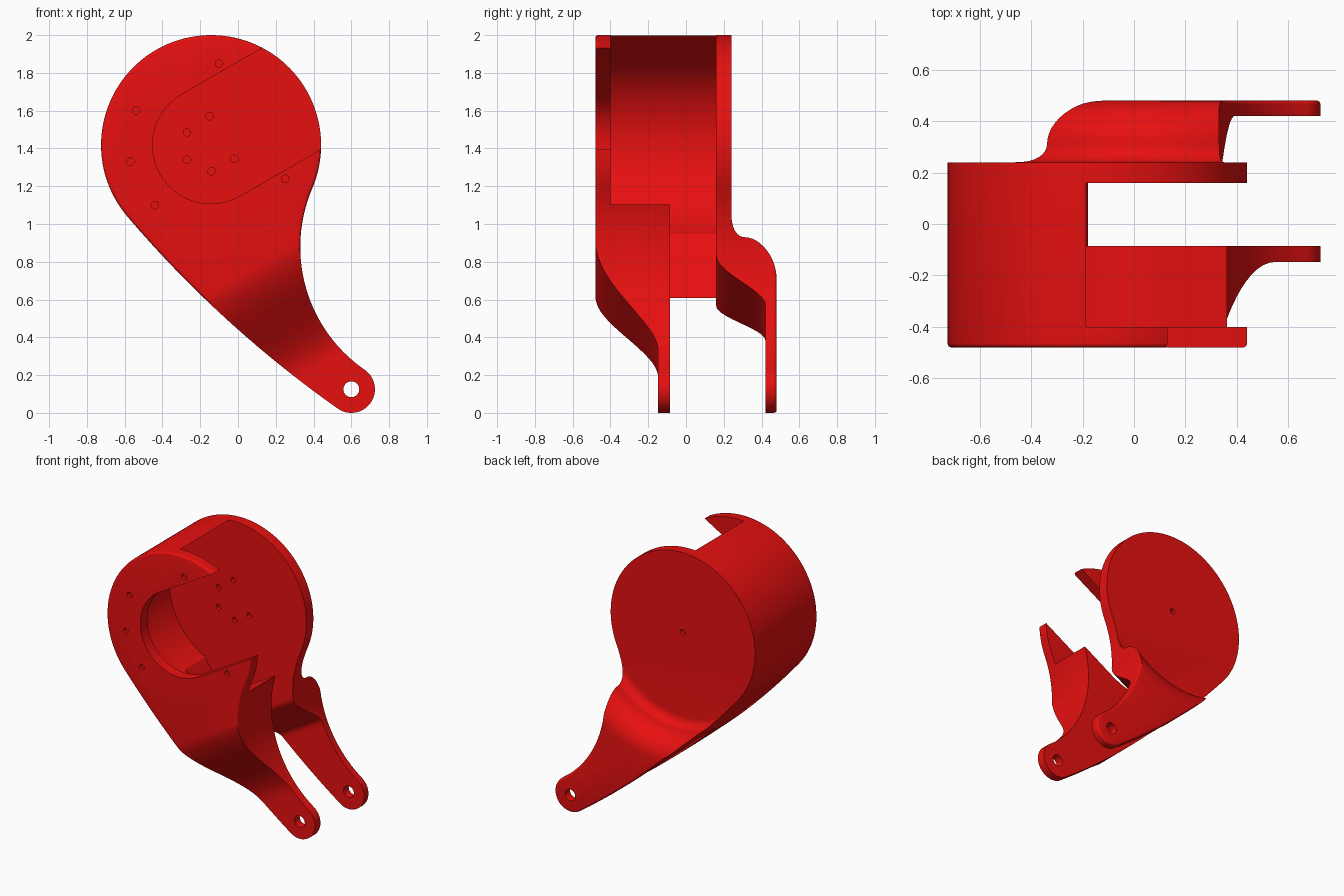
import bpy, bmesh
from math import sin, cos, pi, atan2, sqrt, radians
from mathutils import Vector

if "Cube" in bpy.data.objects:
    bpy.data.objects.remove(bpy.data.objects["Cube"])

C1, R1 = Vector((-0.1425, 1.4175)), 0.5825   # round housing (x, z)
C2, R2 = Vector((0.60, 0.125)), 0.125        # pivot end of the arms
A = Vector((cos(pi / 6), sin(pi / 6)))       # direction the housing opens
Q = Vector((sin(pi / 6), -cos(pi / 6)))      # direction the arms run


def arc(c, r, a0, a1, n):
    return [Vector((c[0] + r * cos(a0 + (a1 - a0) * i / n),
                    c[1] + r * sin(a0 + (a1 - a0) * i / n))) for i in range(n + 1)]


def ang(frm, to):
    return atan2(to.y - frm.y, to.x - frm.x)


def blend_centre(d1, d2):
    """Centre on the right of the C1-C2 line at the given distances."""
    line = C2 - C1
    d = line.length
    u = line / d
    t = (d1 * d1 - d2 * d2 + d * d) / (2 * d)
    return C1 + u * t + Vector((-u.y, u.x)) * sqrt(d1 * d1 - t * t)


def s_curve(q0, q1, y0, y1, n=16):
    return [(q0 + (q1 - q0) * i / n,
             y0 + (y1 - y0) * (3 - 2 * i / n) * (i / n) ** 2) for i in range(n + 1)]


def finish(bm, name):
    bmesh.ops.recalc_face_normals(bm, faces=bm.faces[:])
    me = bpy.data.meshes.new(name)
    bm.to_mesh(me)
    bm.free()
    ob = bpy.data.objects.new(name, me)
    bpy.context.collection.objects.link(ob)
    return ob


def prism(bm, pts, offset):
    face = bm.faces.new([bm.verts.new(p) for p in pts])
    ext = bmesh.ops.extrude_face_region(bm, geom=[face], use_keep_orig=True)["geom"]
    verts = [g for g in ext if isinstance(g, bmesh.types.BMVert)]
    bmesh.ops.translate(bm, verts=verts, vec=offset)


def front_prism(bm, pts, y0, y1):
    prism(bm, [(p[0], y0, p[1]) for p in pts], (0, y1 - y0, 0))


def side_prism(bm, profile, a0, a1):
    """Profile of (distance along arm, y), swept along the opening direction."""
    pts = []
    for q, y in profile:
        p = C1 + Q * q + A * a0
        pts.append((p.x, y, p.y))
    d = A * (a1 - a0)
    prism(bm, pts, (d.x, 0, d.y))


def u_shape(r):
    pts = arc(C1, r, radians(120), radians(300), 48)
    return pts + [pts[-1] + A * 1.5, pts[0] + A * 1.5]


def cut(target, bm):
    cutter = finish(bm, "cutter")
    cutter.hide_render = True
    mod = target.modifiers.new("cut", 'BOOLEAN')
    mod.operation, mod.solver, mod.object = 'DIFFERENCE', 'EXACT', cutter
    bpy.context.view_layer.objects.active = target
    bpy.ops.object.modifier_apply(modifier=mod.name)
    bpy.data.objects.remove(cutter)


# Outline: housing circle, outer flank, pivot end, hollow flank
K = blend_centre(0.79 + R1, 0.79 + R2)
L = blend_centre(6 - R1, 6 - R2)
outline = (arc(C1, R1, ang(C1, K), ang(L, C1) + 2 * pi, 80)[:-1]
           + arc(L, 6, ang(L, C1), ang(L, C2), 14)[:-1]
           + arc(C2, R2, ang(L, C2), ang(C2, K), 28)[:-1]
           + arc(K, 0.79, ang(K, C2) + 2 * pi, ang(K, C1), 28)[:-1])
bm = bmesh.new()
front_prism(bm, outline, -0.48, 0.48)
rim = [e for e in bm.edges if abs(e.verts[0].co.y - e.verts[1].co.y) < 1e-5]
bmesh.ops.bevel(bm, geom=rim, offset=0.016, segments=4, profile=0.5, affect='EDGES')
body = finish(bm, "housing_with_fork_arms")

# Back face: round recess leaving the curved shoulder of the rear arm
bm = bmesh.new()
shoulder = (arc((0.61, 0.31), 0.07, -pi / 2, 0, 8)
            + [(0.86 - 0.18 * cos(i * pi / 24), 0.31 + 0.17 * sin(i * pi / 24))
               for i in range(1, 13)] + [(0.90, 0.481), (0.90, 0.7)])
# beyond the shoulder the recess only needs to clear the housing
n, rings = 128, []
for r, y in shoulder:
    rings.append([bm.verts.new((C1.x + r * cos(2 * pi * i / n), y,
                                C1.y + r * sin(2 * pi * i / n))) for i in range(n)])
for lo, hi in zip(rings, rings[1:]):
    for i in range(n):
        bm.faces.new((lo[i], lo[(i + 1) % n], hi[(i + 1) % n], hi[i]))
bm.faces.new(rings[0])
bm.faces.new(rings[-1])
cut(body, bm)

# Front arm: S-bend on the outer side
bm = bmesh.new()
side_prism(bm, s_curve(0.67, 1.29, -0.481, -0.147)
           + [(1.9, -0.147), (1.9, -0.7), (0.67, -0.7)], -1.2, 1.2)
cut(body, bm)

# Gap between the arms, following the bend of the rear arm
bm = bmesh.new()
side_prism(bm, [(0.0, -0.085), (0.0, 0.16)] + s_curve(0.74, 1.0, 0.16, 0.42)
           + [(1.9, 0.42), (1.9, -0.085)], -0.437, 1.3)
cut(body, bm)

# U-shaped chamber and the smaller window in the front plate
for radius, y0, y1 in ((0.525, -0.40, 0.16), (0.31, -0.6, -0.3)):
    bm = bmesh.new()
    front_prism(bm, u_shape(radius), y0, y1)
    cut(body, bm)

# Pivot hole and small blind screw holes
bm = bmesh.new()
front_prism(bm, arc(C2, 0.042, 0, 2 * pi, 32)[:-1], -0.7, 0.7)
holes = [((-0.10, 1.85), -0.5), ((-0.54, 1.60), -0.5), ((-0.57, 1.33), -0.5),
         ((-0.44, 1.10), -0.5), ((0.25, 1.24), -0.5),
         ((-0.15, 1.57), 0.14), ((-0.27, 1.485), 0.14), ((-0.27, 1.34), 0.14),
         ((-0.14, 1.28), 0.14), ((-0.02, 1.345), 0.14), ((-0.14, 1.42), 0.215)]
for c, y in holes:
    front_prism(bm, arc(c, 0.02, 0, 2 * pi, 14)[:-1], y, y + 0.045)
cut(body, bm)

# Red material and smooth shading
mat = bpy.data.materials.new("red")
mat.diffuse_color = (0.8, 0.005, 0.005, 1)
mat.use_nodes = True
mat.node_tree.nodes["Principled BSDF"].inputs["Base Color"].default_value = mat.diffuse_color
body.data.materials.clear()
body.data.materials.append(mat)
bpy.ops.object.select_all(action='DESELECT')
body.select_set(True)
bpy.context.view_layer.objects.active = body
bpy.ops.object.shade_smooth_by_angle(angle=radians(25))
